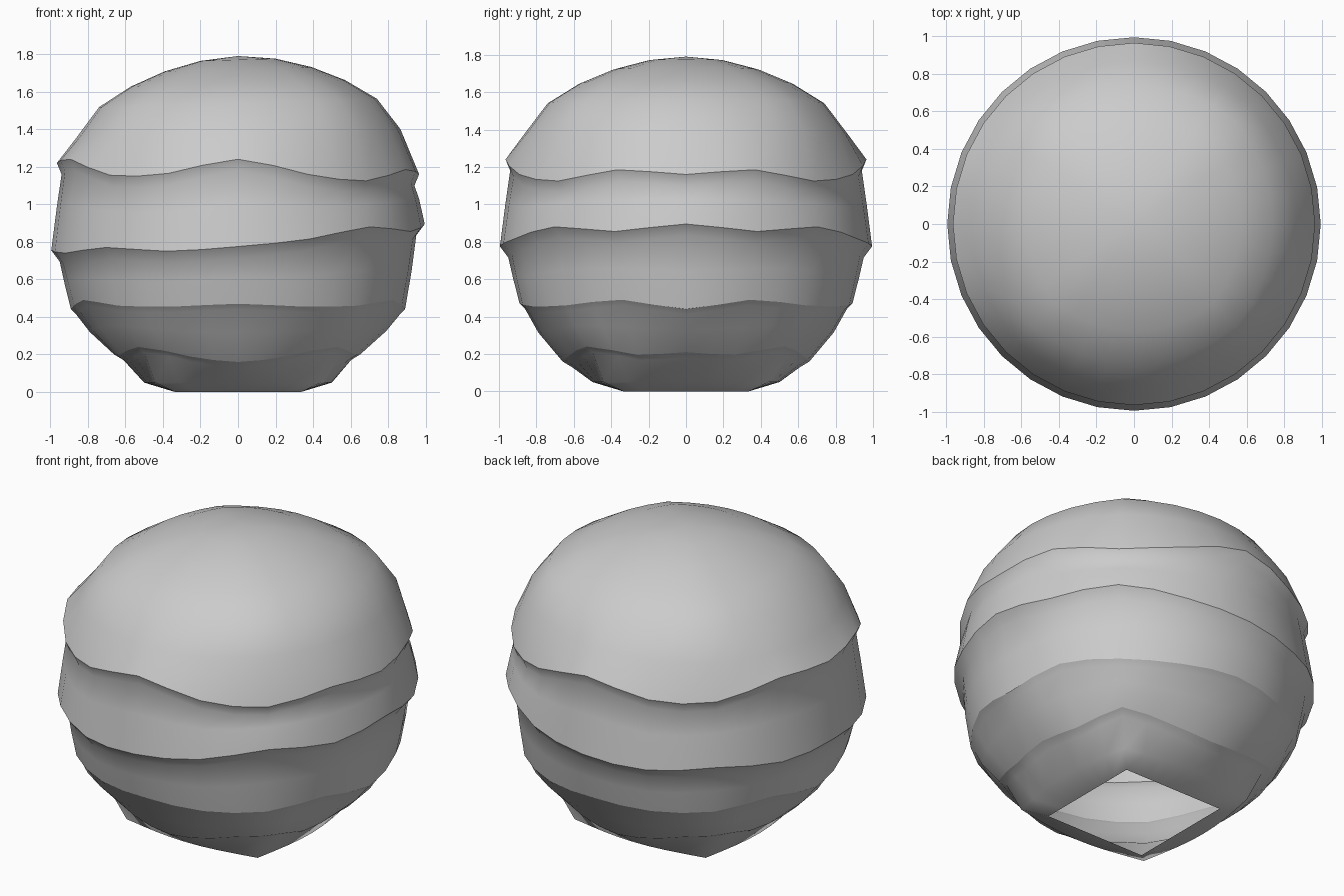
import bpy, bmesh
from math import sin, cos, pi

cube = bpy.data.objects.get("Cube")
if cube:
    bpy.data.objects.remove(cube)

SEG = 32

# Wavy rim heights from the +x side round to the -x side, mirrored in y
RIMS = {
    "foot": [.21, .195, .24, .19, .16, .19, .24, .2, .2],
    "low": [.44, .49, .46, .455, .47, .455, .46, .49, .44],
    "mid": [.895, .855, .88, .815, .775, .75, .77, .74, .755],
    "high": [1.16, 1.185, 1.125, 1.16, 1.24, 1.165, 1.155, 1.24, 1.22],
}


def rim_height(name, i):
    """Height of a rim at segment i, smoothly filled between the given points."""
    pts = RIMS[name]
    at = lambda k: pts[8 - abs(8 - k % 16)]
    k = i // 2
    if i % 2 == 0:
        return at(k)
    return (9 * (at(k) + at(k + 1)) - at(k - 1) - at(k + 2)) / 16


def ring(bm, radius, square, height):
    """Ring of vertices blending from a circle (0) to a square (1)."""
    verts = []
    for i in range(SEG):
        a = 2 * pi * i / SEG
        c, s = cos(a), sin(a)
        r = radius * (1 + square * (1 / max(abs(c), abs(s)) - 1))
        verts.append(bm.verts.new((r * c, r * s, height(i, r * c))))
    return verts


def rim(name, drop=0):
    return lambda i, x: rim_height(name, i) - drop


def between(low, high, t):
    return lambda i, x: rim_height(low, i) * (1 - t) + rim_height(high, i) * t


def dome(z):
    return lambda i, x: z + .03 * x


bm = bmesh.new()
rings = [ring(bm, *spec) for spec in [
    # open square base and foot
    (.335, 1, lambda i, x: 0),
    (.5, .6, lambda i, x: .05),
    (.61, .38, rim("foot", .03)),
    (.66, .33, rim("foot")),
    # lower band
    (.79, .16, between("foot", "low", .5)),
    (.86, .06, rim("low", .03)),
    (.89, .04, rim("low")),
    # middle band
    (.925, .02, between("low", "mid", .45)),
    (.95, 0, rim("mid", .06)),
    (.995, 0, rim("mid")),
    # upper band
    (.965, 0, between("mid", "high", .5)),
    (.94, 0, rim("high", .06)),
    (.965, 0, rim("high")),
    # dome
    (.865, .06, dome(1.375)),
    (.74, .1, dome(1.54)),
    (.57, .12, dome(1.645)),
    (.39, .12, dome(1.72)),
    (.2, .1, dome(1.77)),
]]
for lower, upper in zip(rings, rings[1:]):
    for i in range(SEG):
        j = (i + 1) % SEG
        bm.faces.new((lower[i], lower[j], upper[j], upper[i]))
top = bm.verts.new((0, 0, 1.79))
for i in range(SEG):
    bm.faces.new((rings[-1][i], rings[-1][(i + 1) % SEG], top))

# Smooth everywhere, with a crease along each overhanging rim
for f in bm.faces:
    f.smooth = True
for k in (3, 6, 9, 12):
    for i in range(SEG):
        bm.edges.get((rings[k][i], rings[k][(i + 1) % SEG])).smooth = False

mesh = bpy.data.meshes.new("layered_ball")
bm.to_mesh(mesh)
bm.free()
ball = bpy.data.objects.new("layered_ball", mesh)
bpy.context.collection.objects.link(ball)

mat = bpy.data.materials.new("light_grey")
mat.use_nodes = True
colour = (.6, .6, .6, 1)
mat.diffuse_color = colour
mat.node_tree.nodes["Principled BSDF"].inputs["Base Color"].default_value = colour
mesh.materials.append(mat)
